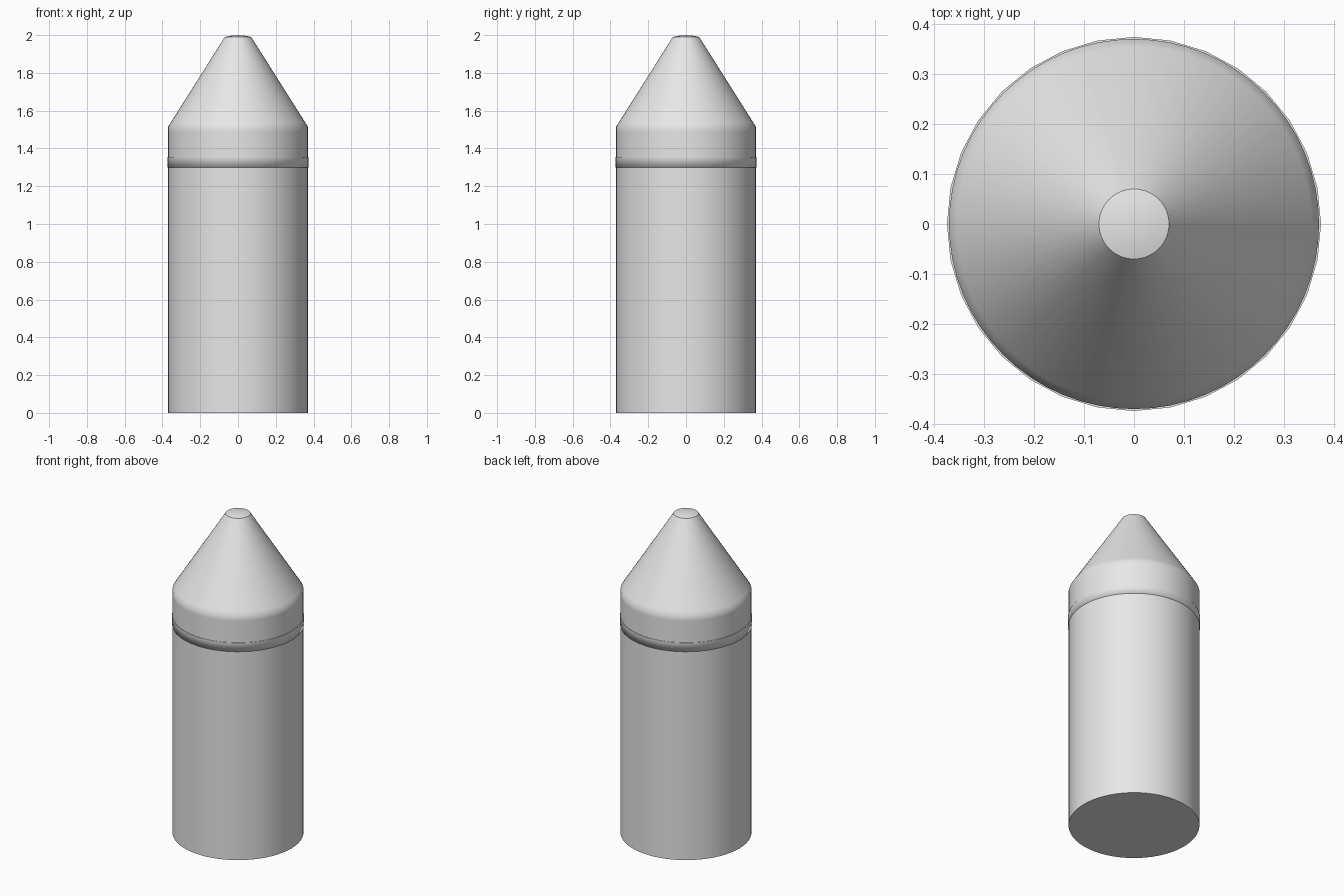
import bpy
import bmesh
import math

cube = bpy.data.objects.get("Cube")
if cube:
    bpy.data.objects.remove(cube, do_unlink=True)

grey = bpy.data.materials.new("light_grey")
grey.use_nodes = True
grey.diffuse_color = (0.8, 0.8, 0.8, 1)
grey.node_tree.nodes["Principled BSDF"].inputs["Base Color"].default_value = (0.8, 0.8, 0.8, 1)


def lathe(name, profile, sides, closed=False):
    """Turn a (radius, height) profile around the z axis."""
    bm = bmesh.new()
    verts = [bm.verts.new((r, 0, z)) for r, z in profile]
    edges = [bm.edges.new(pair) for pair in zip(verts, verts[1:])]
    if closed:
        edges.append(bm.edges.new((verts[-1], verts[0])))
    bmesh.ops.spin(bm, geom=verts + edges, cent=(0, 0, 0), axis=(0, 0, 1),
                   angle=math.tau, steps=sides, use_duplicate=False)
    bmesh.ops.remove_doubles(bm, verts=bm.verts, dist=0.0001)
    bmesh.ops.recalc_face_normals(bm, faces=bm.faces)
    for face in bm.faces:
        face.smooth = True
    mesh = bpy.data.meshes.new(name)
    bm.to_mesh(mesh)
    bm.free()
    mesh.materials.append(grey)
    obj = bpy.data.objects.new(name, mesh)
    bpy.context.collection.objects.link(obj)
    return obj


# Cylinder with a tapered nose and slightly domed tip
body = lathe("body", [(0, 0), (0.37, 0), (0.37, 1.49), (0.37, 1.515),
                      (0.355, 1.539), (0.07, 1.99), (0.045, 1.996), (0, 2)], 64)
bpy.context.view_layer.objects.active = body
body.select_set(True)
bpy.ops.object.shade_smooth_by_angle(angle=math.radians(40))

# Thin raised band, crisp along its upper rim and soft along its lower rim
top = 1.355
band = lathe("band", [(0.36, 1.3), (0.374, 1.3), (0.374, top), (0.36, top)], 32, True)
for edge in band.data.edges:
    if all(band.data.vertices[i].co.z > top - 0.001 for i in edge.vertices):
        edge.use_edge_sharp = True
